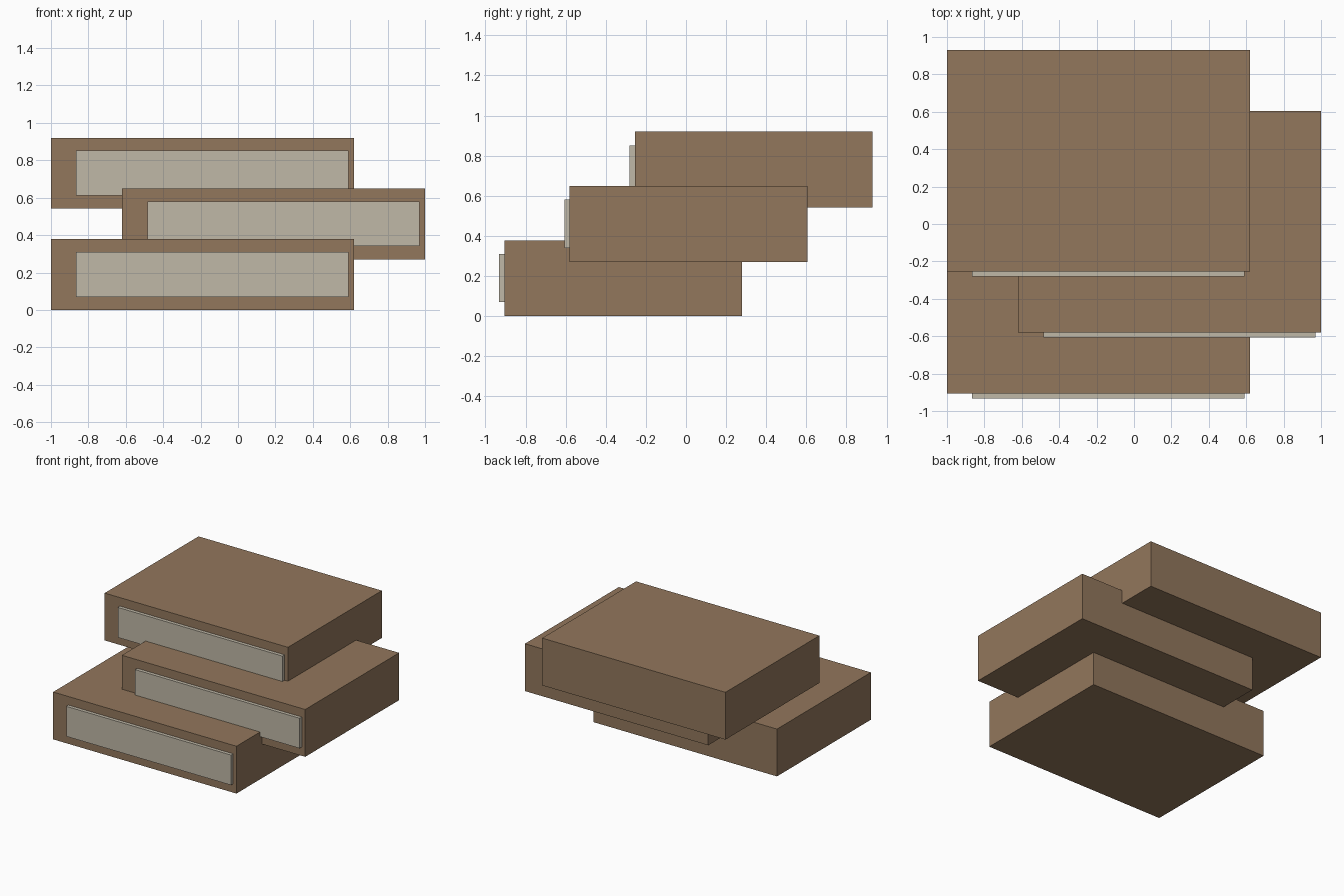
import bpy
from mathutils import Vector

cube = bpy.data.objects.get("Cube")
if cube:
    bpy.data.objects.remove(cube, do_unlink=True)


def make_material(name, color):
    mat = bpy.data.materials.new(name)
    mat.use_nodes = True
    mat.diffuse_color = color
    mat.node_tree.nodes["Principled BSDF"].inputs["Base Color"].default_value = color
    return mat


def box(name, low, high, mat):
    low, high = Vector(low), Vector(high)
    bpy.ops.mesh.primitive_cube_add(size=1, location=(low + high) / 2)
    obj = bpy.context.object
    obj.name = name
    obj.data.name = name
    obj.scale = high - low
    bpy.ops.object.transform_apply(location=False, rotation=False, scale=True)
    obj.data.materials.append(mat)
    return obj


brown = make_material("brown", (0.288, 0.184, 0.107, 1))
cream = make_material("pale_stone", (0.53, 0.485, 0.39, 1))

WIDTH, DEPTH, HEIGHT = 1.62, 1.185, 0.378
RISE, SETBACK = 0.271, 0.325

# Three overlapping slabs climbing backwards, the middle one shifted sideways
for i, (level, x) in enumerate((("lower", -1), ("middle", -0.62), ("upper", -1))):
    y = -0.905 + i * SETBACK
    z = i * RISE
    box(level + "_slab", (x, y, z), (x + WIDTH, y + DEPTH, z + HEIGHT), brown)
    # Raised panel on the front face
    box(level + "_front_panel", (x + 0.135, y - 0.027, z + 0.07),
        (x + 1.59, y + 0.02, z + 0.31), cream)
